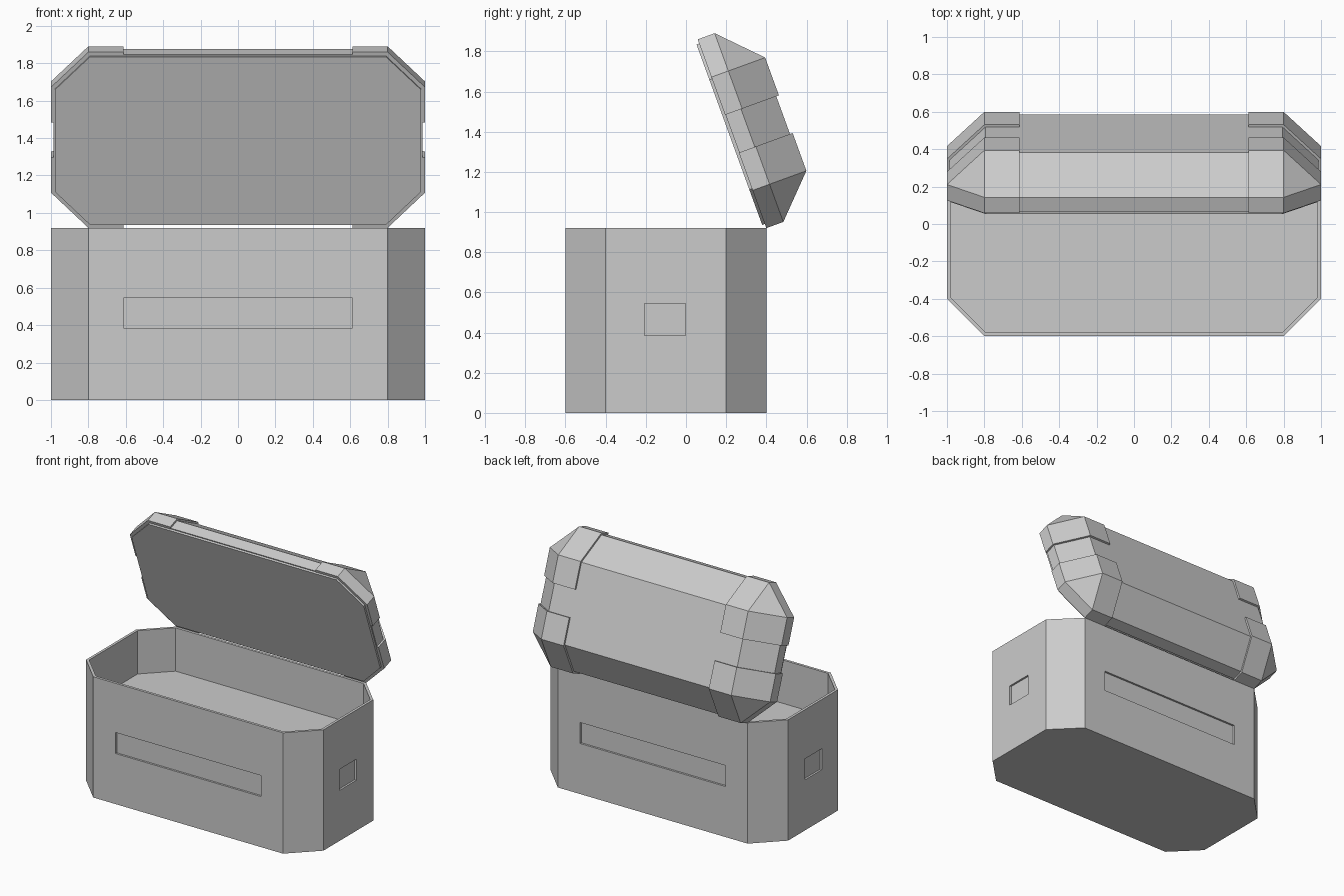
import bpy, bmesh
from math import radians
from mathutils import Matrix, Vector

if "Cube" in bpy.data.objects:
    bpy.data.objects.remove(bpy.data.objects["Cube"])

LID = Matrix.Translation((0, 0.4, 0.92)) @ Matrix.Rotation(radians(-70), 4, 'X') @ Matrix.Translation((0, -0.5, 0))


def finish(bm, name, matrix=Matrix()):
    bm.transform(matrix)
    bmesh.ops.recalc_face_normals(bm, faces=bm.faces)
    me = bpy.data.meshes.new(name)
    bm.to_mesh(me)
    bm.free()
    ob = bpy.data.objects.new(name, me)
    bpy.context.collection.objects.link(ob)
    return ob


def octagon(d=0.0):
    # 2 x 1 outline with 0.2 corner cuts, offset inward by d
    x, y, k = 1 - d, 0.5 - d, 0.414 * d
    q = [(x, 0.3 - k), (0.8 - k, y)]
    return (q + [(-a, b) for a, b in reversed(q)] + [(-a, -b) for a, b in q]
            + [(a, -b) for a, b in reversed(q)])


def loft(bm, rings):
    loops = [[bm.verts.new(p) for p in r] for r in rings]
    n = len(loops[0])
    for a, b in zip(loops, loops[1:]):
        for i in range(n):
            bm.faces.new((a[i], a[(i + 1) % n], b[(i + 1) % n], b[i]))
    bm.faces.new(loops[0][::-1])
    bm.faces.new(loops[-1])


def ring(d, z):
    return [(x, y, z) for x, y in octagon(d)]


def lid_hull(d, z0):
    # octagonal rim sloping up to a flat rectangular top
    bm = bmesh.new()
    k = 0.414 * d
    pts = ring(d, z0) + ring(d, 0.09 - k)
    pts += [(sx * (0.8 - k), sy * (0.3 - k), 0.285 - d) for sx in (-1, 1) for sy in (-1, 1)]
    vs = [bm.verts.new(p) for p in pts]
    bmesh.ops.convex_hull(bm, input=vs)
    bmesh.ops.dissolve_limit(bm, angle_limit=0.01, verts=bm.verts, edges=bm.edges)
    return bm


# Box body with a raised inner floor
bm = bmesh.new()
loft(bm, [ring(0, 0), ring(0, 0.92), ring(0.02, 0.92), ring(0.02, 0.59)])
body = finish(bm, "box_body", Matrix.Translation((0, -0.1, 0)))

# Shallow handle recesses on all four sides
bm = bmesh.new()
depth = 0.015
for s in (-1, 1):
    for c, size in (((0, -0.1 + s * (0.55 - depth), 0.465), (1.224, 0.1, 0.16)),
                    ((s * (1.05 - depth), -0.105, 0.465), (0.1, 0.205, 0.16))):
        if size[0] > 1:
            c = (0, -0.1 + s * (0.55 - depth), 0.465)
        bmesh.ops.create_cube(bm, size=1, matrix=Matrix.Translation(c) @ Matrix.Diagonal((*size, 1)))
cutter = finish(bm, "recess_cutter")
cutter.hide_render = True
mod = body.modifiers.new("recesses", 'BOOLEAN')
mod.operation, mod.solver, mod.object = 'DIFFERENCE', 'EXACT', cutter
bpy.context.view_layer.update()
me = bpy.data.meshes.new_from_object(body.evaluated_get(bpy.context.evaluated_depsgraph_get()))
body.modifiers.clear()
body.data = me
bpy.data.objects.remove(cutter)

# Lid core, visible between the corner guards
finish(lid_hull(0.014, 0.002), "lid_core", LID)

# Lip under the lid that fits inside the body
bm = bmesh.new()
loft(bm, [ring(0.022, -0.014), ring(0.022, 0.01)])
finish(bm, "lid_lip", LID)

# Four raised corner guards, cut out of the full-size lid shape
for sx in (-1, 1):
    for sy in (-1, 1):
        bm = lid_hull(0, 0)
        for co, no in (((sx * 0.612, 0, 0), (sx, 0, 0)), ((0, sy * 0.1, 0), (0, sy, 0))):
            geom = bm.verts[:] + bm.edges[:] + bm.faces[:]
            bmesh.ops.bisect_plane(bm, geom=geom, plane_co=Vector(co), plane_no=Vector(no), clear_inner=True)
            bmesh.ops.holes_fill(bm, edges=[e for e in bm.edges if e.is_boundary])
        finish(bm, "corner_guard", LID)
